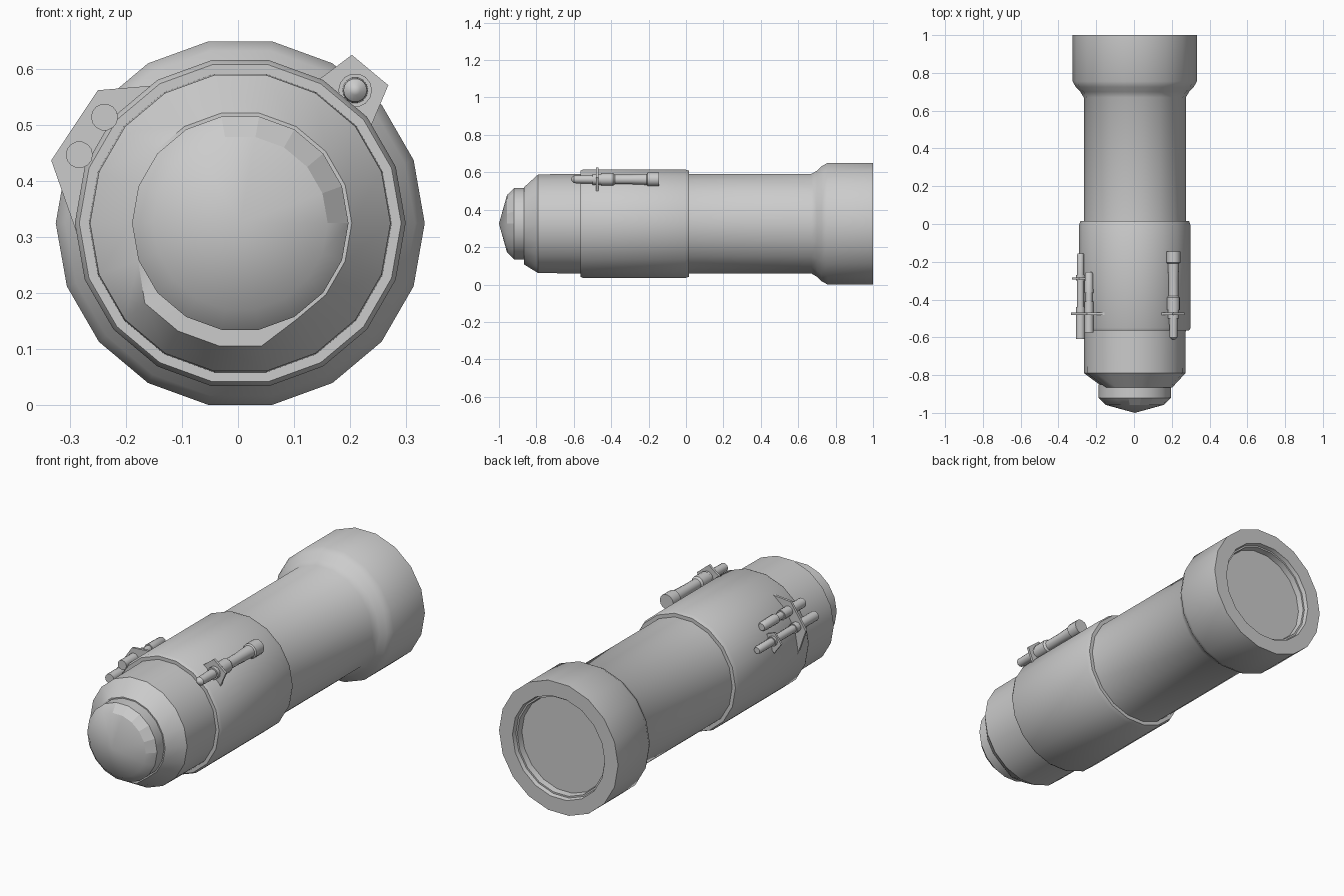
import bpy, bmesh, math
from math import cos, sin, radians, pi

if "Cube" in bpy.data.objects:
    bpy.data.objects.remove(bpy.data.objects["Cube"])

CX, CZ = 0.004, 0.325   # main axis of the body


def finish(name, bm, angle=32):
    bmesh.ops.remove_doubles(bm, verts=bm.verts, dist=1e-5)
    bmesh.ops.recalc_face_normals(bm, faces=bm.faces)
    me = bpy.data.meshes.new(name)
    bm.to_mesh(me)
    bm.free()
    ob = bpy.data.objects.new(name, me)
    bpy.context.collection.objects.link(ob)
    bpy.ops.object.select_all(action='DESELECT')
    ob.select_set(True)
    bpy.context.view_layer.objects.active = ob
    bpy.ops.object.shade_smooth_by_angle(angle=radians(angle))
    return ob


def lathe(name, profile, cx=CX, cz=CZ, sides=18, tweak=None):
    """Spin (y, r) points round an axis along y; tweak may alter a point by its angle."""
    bm = bmesh.new()
    rings = []
    for i, (y, r) in enumerate(profile):
        ring = []
        for k in range(sides):
            a = 2 * pi * k / sides
            yy, rr = tweak(i, math.degrees(a), y, r) if tweak else (y, r)
            ring.append(bm.verts.new((cx + rr * cos(a), yy, cz + rr * sin(a))))
        rings.append(ring)
    for a, b in zip(rings, rings[1:]):
        for k in range(sides):
            n = (k + 1) % sides
            bm.faces.new((a[k], a[n], b[n], b[k]))
    return finish(name, bm)


def plate(name, outline, y, thick=0.012):
    bm = bmesh.new()
    f = bm.faces.new([bm.verts.new((x, y - thick / 2, z)) for x, z in outline])
    ext = bmesh.ops.extrude_face_region(bm, geom=[f])
    verts = [v for v in ext['geom'] if isinstance(v, bmesh.types.BMVert)]
    bmesh.ops.translate(bm, verts=verts, vec=(0, thick, 0))
    return finish(name, bm)


# barrel, raised sleeve, flared rear and recessed rear disc
lathe("main_barrel", [
    (-0.82, 0), (-0.79, 0.268), (-0.565, 0.27), (-0.565, 0.287), (-0.55, 0.295),
    (-0.005, 0.295), (0.015, 0.288), (0.015, 0.27), (0.67, 0.27), (0.70, 0.288),
    (0.725, 0.312), (0.755, 0.329), (1.0, 0.329), (1.0, 0.255), (0.98, 0.25),
    (0.98, 0.242), (0.95, 0.238), (0.95, 0)])


# sloped shoulder, with a dent on one side and a step below it
def shoulder_shape(i, deg, y, r):
    if i == 1:
        if 155 < deg < 205:
            return -0.845, 0.194
        if 205 < deg < 285:
            return y, 0.222
    return y, r


lathe("front_shoulder", [(-0.865, 0.15), (-0.865, 0.199), (-0.79, 0.268), (-0.79, 0.2)],
      tweak=shoulder_shape)

# front nose: collar, bevelled rim and shallow cone
nose = lathe("nose_cap", [(-1.0, 0), (-0.957, 0.156), (-0.92, 0.193), (-0.85, 0.193)])
for p in nose.data.polygons:
    c = p.center
    if -0.955 < c.y < -0.925 and c.x > -0.04 and c.z > CZ:
        p.use_smooth = False

# single tube on the right with its mounting plate
lathe("right_tube", [
    (-0.615, 0), (-0.612, 0.009), (-0.60, 0.021), (-0.50, 0.023), (-0.50, 0.030),
    (-0.455, 0.030), (-0.455, 0.034), (-0.39, 0.034), (-0.38, 0.026), (-0.30, 0.026),
    (-0.21, 0.030), (-0.205, 0.037), (-0.145, 0.037), (-0.145, 0)],
      cx=0.209, cz=0.562, sides=14)
plate("right_mount", [(0.203, 0.625), (0.268, 0.571), (0.238, 0.500), (0.18, 0.52),
                      (0.14, 0.578)], -0.475)

# pair of tubes on the left with their mounting plates
lathe("left_outer_tube", [
    (-0.61, 0), (-0.61, 0.024), (-0.44, 0.024), (-0.44, 0.019), (-0.30, 0.019),
    (-0.30, 0.024), (-0.27, 0.024), (-0.27, 0.019), (-0.165, 0.019), (-0.155, 0.015),
    (-0.155, 0)], cx=-0.283, cz=0.447, sides=14)
lathe("left_inner_tube", [
    (-0.575, 0), (-0.575, 0.024), (-0.41, 0.024), (-0.41, 0.018), (-0.365, 0.018),
    (-0.365, 0.024), (-0.265, 0.022), (-0.255, 0.017), (-0.255, 0)],
      cx=-0.238, cz=0.514, sides=14)
plate("left_mount", [(-0.333, 0.437), (-0.25, 0.562), (-0.155, 0.570), (-0.20, 0.49),
                     (-0.255, 0.42), (-0.285, 0.30)], -0.475)
plate("left_rear_mount", [(-0.328, 0.440), (-0.290, 0.490), (-0.245, 0.470),
                          (-0.262, 0.420), (-0.288, 0.385)], -0.288, 0.01)
